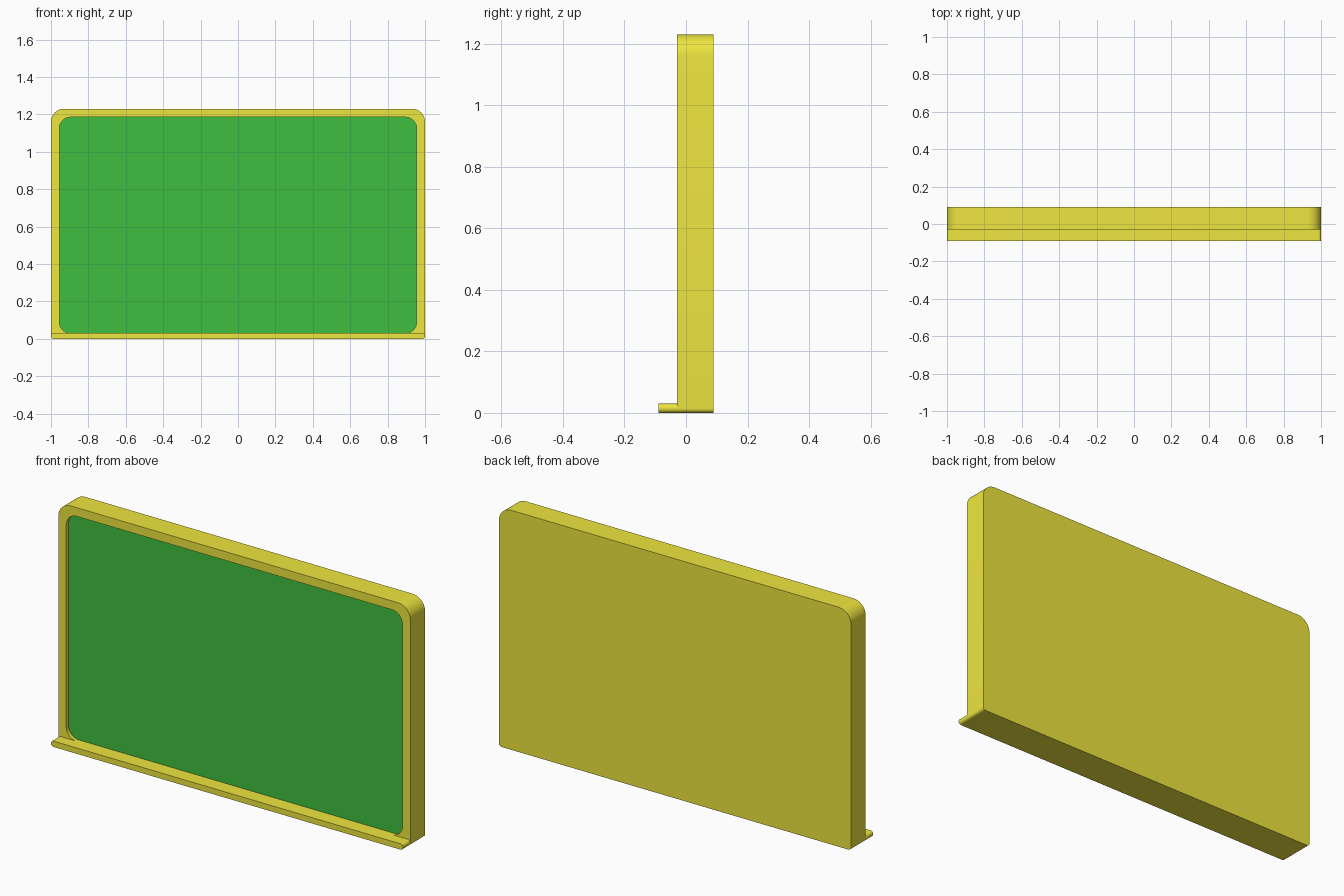
import bpy, bmesh
from math import sin, cos, pi

if "Cube" in bpy.data.objects:
    bpy.data.objects.remove(bpy.data.objects["Cube"])


def material(name, colour):
    m = bpy.data.materials.new(name)
    m.diffuse_color = (*colour, 1)
    m.use_nodes = True
    m.node_tree.nodes["Principled BSDF"].inputs["Base Color"].default_value = m.diffuse_color
    return m


def rounded_rect(half, z0, z1, r_bottom, r_top, y, n=10):
    """Counter-clockwise loop seen from the front (-y)."""
    pts = []
    for k, (sx, top) in enumerate([(1, False), (1, True), (-1, True), (-1, False)]):
        r = r_top if top else r_bottom
        cx = sx * (half - r)
        cz = z1 - r if top else z0 + r
        for i in range(n + 1):
            a = (k - 1 + i / n) * pi / 2
            pts.append((cx + r * cos(a), y, cz + r * sin(a)))
    return pts


def loft(name, loops, mat, cap_first=False, cap_last=False):
    """Skin a series of loops running from back to front."""
    bm = bmesh.new()
    rings = [[bm.verts.new(p) for p in loop] for loop in loops]
    for a, b in zip(rings, rings[1:]):
        for i in range(len(a)):
            j = (i + 1) % len(a)
            bm.faces.new((a[i], a[j], b[j], b[i]))
    if cap_first:
        bm.faces.new(rings[0][::-1])
    if cap_last:
        bm.faces.new(rings[-1])
    bm.normal_update()
    me = bpy.data.meshes.new(name)
    bm.to_mesh(me)
    bm.free()
    me.materials.append(mat)
    ob = bpy.data.objects.new(name, me)
    bpy.context.collection.objects.link(ob)
    bpy.ops.object.select_all(action='DESELECT')
    ob.select_set(True)
    bpy.context.view_layer.objects.active = ob
    bpy.ops.object.shade_smooth_by_angle(angle=pi / 6)
    return ob


yellow = material("yellow_paint", (0.86, 0.79, 0.05))
green = material("green_board", (0.05, 0.52, 0.05))

BACK, FRONT, BOARD, LIP = 0.09, -0.03, -0.012, -0.09


def outer(y):
    return rounded_rect(1.0, 0, 1.23, 0.015, 0.07, y)


def inner(y):
    return rounded_rect(0.955, 0.03, 1.185, 0.06, 0.06, y)


# Frame with solid back and recessed opening
loft("frame", [outer(BACK), outer(FRONT), inner(FRONT), inner(BOARD)], yellow, cap_first=True)

# Writing surface closing the recess
loft("writing_board", [inner(BOARD)], green, cap_last=True)

# Chalk ledge along the bottom
loft("chalk_ledge", [rounded_rect(1.0, 0, 0.03, 0.0145, 0.0145, y) for y in (FRONT, LIP)],
     yellow, cap_first=True, cap_last=True)
